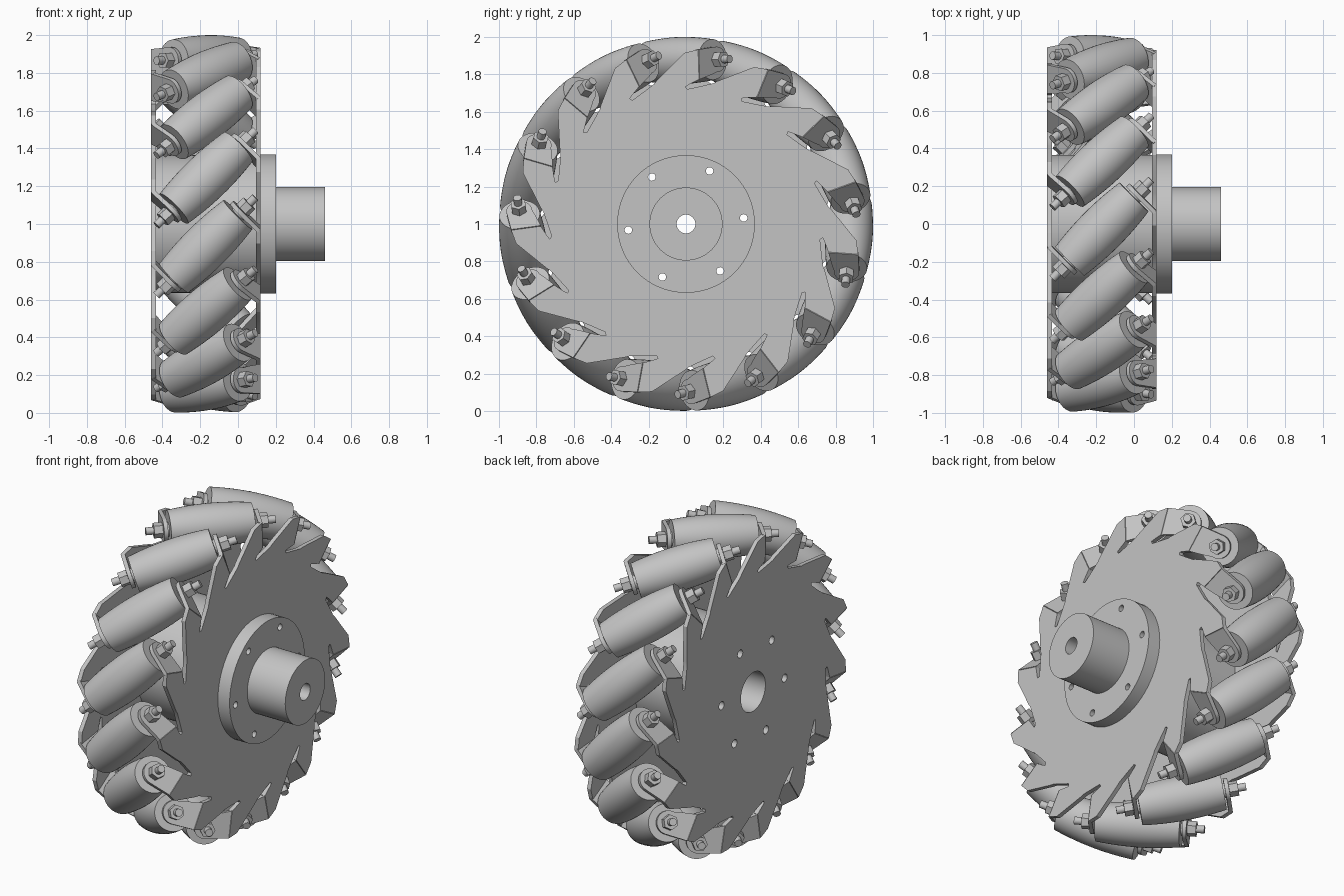
import bpy, bmesh, math
from mathutils import Matrix, Vector

cube = bpy.data.objects.get("Cube")
if cube:
    bpy.data.objects.remove(cube)

COUNT = 15
STEP = math.tau / COUNT
FIRST = math.radians(-7.8)      # angle of the first roller centre, up from the front
MID_X = -0.17                   # middle of the wheel between both plates
AXIS_R = 0.874                  # distance of roller axes from wheel axis
HALF = 0.24                     # half length of a roller
TAB_S = 0.262                   # tab position along the roller axis
SHEET = 0.026                   # sheet metal thickness

metal = bpy.data.materials.new("grey metal")
metal.use_nodes = True
grey = (0.55, 0.55, 0.55, 1)
metal.diffuse_color = grey
metal.node_tree.nodes["Principled BSDF"].inputs["Base Color"].default_value = grey


def add_object(name, mesh, matrix):
    obj = bpy.data.objects.new(name, mesh)
    bpy.context.collection.objects.link(obj)
    obj.matrix_world = matrix
    return obj


def finish(mesh):
    """Weld, orient, smooth by angle and colour a mesh."""
    bm = bmesh.new()
    bm.from_mesh(mesh)
    bmesh.ops.remove_doubles(bm, verts=bm.verts, dist=1e-5)
    bmesh.ops.recalc_face_normals(bm, faces=bm.faces)
    for face in bm.faces:
        face.smooth = True
    for edge in bm.edges:
        edge.smooth = len(edge.link_faces) == 2 and edge.calc_face_angle(0) < math.radians(28)
    bm.to_mesh(mesh)
    bm.free()
    mesh.materials.clear()
    mesh.materials.append(metal)
    return mesh


def sheet(name, loops, thickness):
    """Flat outline with holes, extruded evenly about its plane."""
    curve = bpy.data.curves.new(name, "CURVE")
    curve.dimensions = "2D"
    curve.fill_mode = "BOTH"
    curve.extrude = thickness / 2
    for loop in loops:
        spline = curve.splines.new("POLY")
        spline.points.add(len(loop) - 1)
        for point, (x, y) in zip(spline.points, loop):
            point.co = (x, y, 0, 1)
        spline.use_cyclic_u = True
    temp = bpy.data.objects.new(name, curve)
    bpy.context.collection.objects.link(temp)
    bpy.context.view_layer.update()
    mesh = bpy.data.meshes.new_from_object(temp.evaluated_get(bpy.context.evaluated_depsgraph_get()))
    bpy.data.objects.remove(temp)
    return finish(mesh)


def lathe(name, profile, sides):
    """Revolve (radius, height) points about local z."""
    bm = bmesh.new()
    rings = [[bm.verts.new((r * math.cos(math.tau * i / sides), r * math.sin(math.tau * i / sides), h))
              for i in range(sides)] for r, h in profile]
    for a, b in zip(rings, rings[1:]):
        for i in range(sides):
            j = (i + 1) % sides
            bm.faces.new((a[i], a[j], b[j], b[i]))
    bm.faces.new(rings[0])
    bm.faces.new(rings[-1])
    mesh = bpy.data.meshes.new(name)
    bm.to_mesh(mesh)
    bm.free()
    return finish(mesh)


def circle(radius, sides=64, cx=0, cy=0):
    return [(cx + radius * math.cos(math.tau * i / sides), cy + radius * math.sin(math.tau * i / sides))
            for i in range(sides)]


def bolt_circle(radius):
    angles = [math.radians(-6 + 60 * k) for k in range(6)]
    return [circle(radius, 16, 0.31 * math.cos(a), 0.31 * math.sin(a)) for a in angles]


def disc_matrix(x):
    """Local plane to wheel plane: local x to the front, local y up."""
    return Matrix(((0, 0, -1, x), (-1, 0, 0, 0), (0, 1, 0, 1), (0, 0, 0, 1)))


# Toothed side plates, one tooth per roller as (radial, tangential) points
fold_t = (0.29 - SHEET / 2) - 2 * (0.29 - SHEET / 2 - TAB_S / math.sqrt(2))
fold_t = 2 * TAB_S / math.sqrt(2) - (0.29 - SHEET / 2)
tooth = [(0.914, 0.02), (0.93, fold_t), (0.77, fold_t), (0.742, 0.035), (0.733, 0.02),
         (0.72, 0.03), (0.735, 0.11), (0.747, 0.17), (0.757, 0.19)]
for name, side in (("right_plate", 1), ("left_plate", -1)):
    outline = []
    for k in range(COUNT):
        for r, t in tooth:
            radius = math.hypot(r, t)
            a = math.atan2(t, r) + k * STEP
            a = FIRST + side * a
            outline.append((radius * math.cos(a), radius * math.sin(a)))
    bore = 0.05 if side > 0 else 0.12
    mesh = sheet(name, [outline, circle(bore)] + bolt_circle(0.025), SHEET)
    add_object(name, mesh, disc_matrix(MID_X + side * (0.29 - SHEET / 2)))

# Core drum, flange and shaft
for name, radius, bore, x0, x1, holes in (
        ("core_drum", 0.365, 0.12, -0.434, 0.094, bolt_circle(0.025)),
        ("hub_flange", 0.368, 0.05, 0.12, 0.2, bolt_circle(0.02)),
        ("hub_shaft", 0.195, 0.05, 0.2, 0.46, [])):
    mesh = sheet(name, [circle(radius), circle(bore)] + holes, x1 - x0)
    add_object(name, mesh, disc_matrix((x0 + x1) / 2))

# Barrel roller profile: its outer line lies on the wheel's rolling circle
barrel = []
for i in range(13):
    s = HALF * (2 * i / 12 - 1)
    dist = math.hypot(AXIS_R, s / math.sqrt(2))
    gap = 1 - dist
    shift = gap * s / (2 * dist)
    barrel.append((math.sqrt(gap * gap - shift * shift), s))
roller_mesh = lathe("roller", barrel, 40)
axle_mesh = lathe("axle", [(0.022, -0.37), (0.022, 0.37)], 16)
nut_mesh = lathe("nut", [(0.044, 0.275), (0.044, 0.325)], 6)
washer_mesh = lathe("washer", [(0.042, HALF - 0.01), (0.042, TAB_S)], 20)

# Bent tab holding the axle, rounded around the bolt
fold_u = -(0.29 - SHEET / 2 - TAB_S / math.sqrt(2)) * math.sqrt(2)
arc = [(0.068 * math.cos(math.radians(a)), 0.068 * math.sin(math.radians(a)))
       for a in range(95, -96, -10)]
tab_outline = [(fold_u - 0.006, 0.056)] + arc + [(-0.05, -0.082), (fold_u - 0.006, -0.104)]
tab_mesh = sheet("tab", [tab_outline], SHEET * 0.9)

# Roller stations around the rim
turn = Matrix.Rotation(math.pi, 4, "Y")
for k in range(COUNT):
    a = FIRST + k * STEP
    out = Vector((0, -math.cos(a), math.sin(a)))
    tan = Vector((0, math.sin(a), math.cos(a)))
    ex = Vector((1, 0, 0))
    u, d = (tan - ex).normalized(), (tan + ex).normalized()
    centre = Vector((MID_X, 0, 1)) + out * AXIS_R
    frame = Matrix((u, out, d)).transposed().to_4x4()
    frame.translation = centre
    add_object(f"roller_{k + 1}", roller_mesh, frame)
    add_object(f"axle_{k + 1}", axle_mesh, frame)
    for side, m in (("right", frame), ("left", frame @ turn)):
        add_object(f"{side}_tab_{k + 1}", tab_mesh, m @ Matrix.Translation((0, 0, TAB_S)))
        add_object(f"{side}_nut_{k + 1}", nut_mesh, m)
        add_object(f"{side}_washer_{k + 1}", washer_mesh, m)
